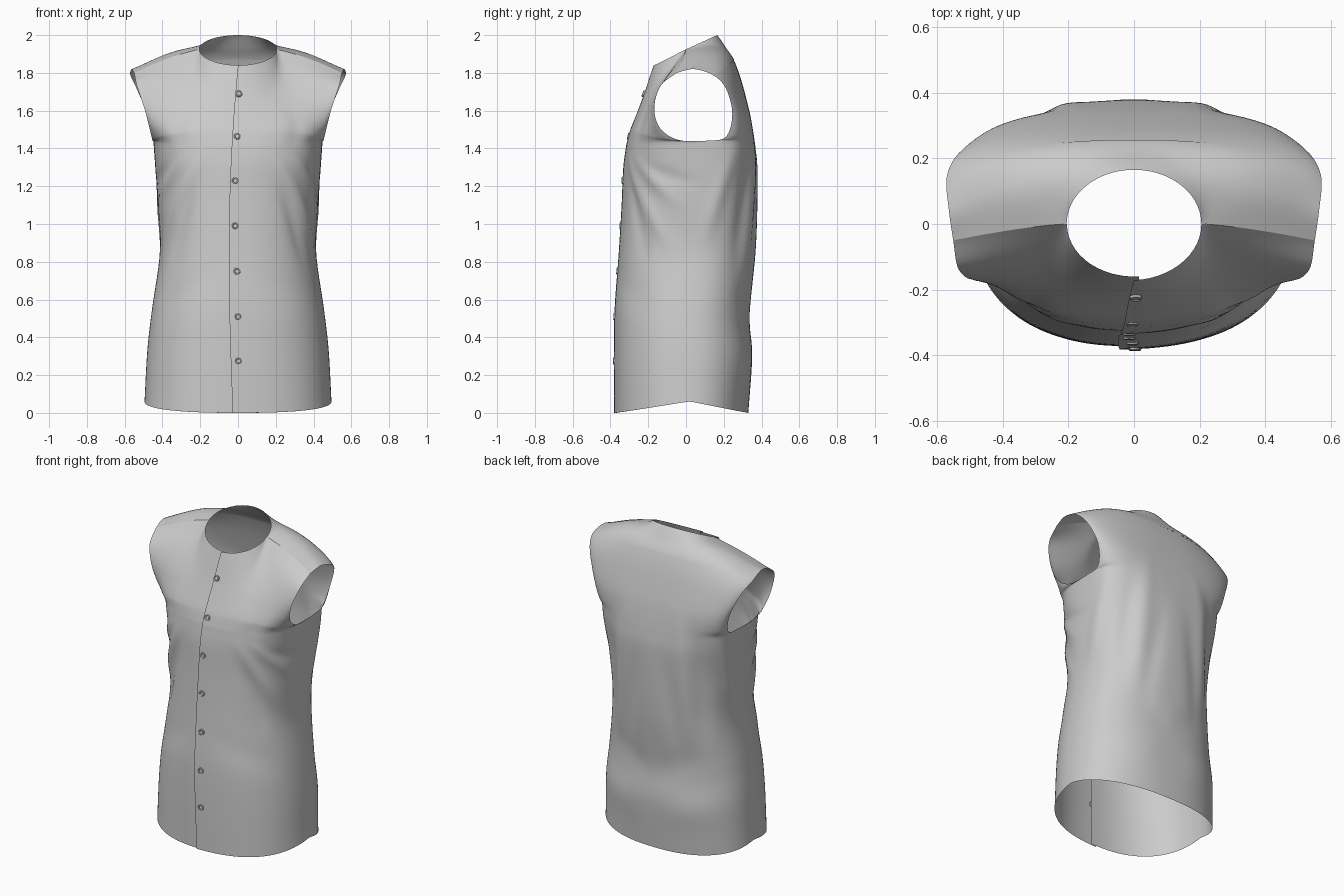
import bpy, math
from mathutils import Vector

if "Cube" in bpy.data.objects:
    bpy.data.objects.remove(bpy.data.objects["Cube"])

NU, SUB, CORNER = 32, 8, 13          # columns per half, rows per span, neck/shoulder column
ARMPIT = 6                           # row where side seam meets armhole

# side seam, shared by front and back: x, y, z, sweep angle
SIDE = [(.495, .02, .06, 90), (.480, .025, .33, 90), (.455, .03, .55, 90), (.414, .05, .85, 90),
        (.424, .07, 1.1, 90), (.438, .09, 1.3, 90), (.448, .10, 1.44, 90)]
# armhole edges up to the shoulder tip
ARM_F = [(.453, -.04, 1.445, 78), (.468, -.135, 1.505, 66), (.495, -.168, 1.61, 55),
         (.535, -.135, 1.73, 46), (.55, -.05, 1.80, 40)]
ARM_B = [(.450, .21, 1.46, 75), (.482, .245, 1.585, 63), (.538, .21, 1.72, 50),
         (.57, .14, 1.79, 40), (.563, .04, 1.82, 35), (.55, -.05, 1.80, 35)]
# centre lines: y, z
MID_F = [(-.374, 0), (-.376, .3), (-.372, .55), (-.35, .85), (-.335, 1.1), (-.326, 1.3), (-.31, 1.42),
         (-.292, 1.49), (-.268, 1.56), (-.235, 1.65), (-.205, 1.73), (-.165, 1.84)]
MID_B = [(.33, 0), (.350, .3), (.338, .52), (.368, .85), (.378, 1.1), (.378, 1.3), (.366, 1.42),
         (.354, 1.5), (.335, 1.6), (.293, 1.76), (.253, 1.87), (.215, 1.94), (.165, 2.0)]
FRONT = [Vector(m + s) for m, s in zip(MID_F, SIDE + ARM_F)]
BACK = [Vector(m + s) for m, s in zip(MID_B, SIDE + ARM_B)]

# drape folds: start angle, z, end angle, z, width, height (angle 0 = front, pi = back)
FOLDS = [(.55, 1.36, 1.35, .85, .035, .013), (.75, 1.36, 1.5, 1.08, .03, .011),
         (.65, 1.22, 1.0, .8, .035, -.012), (1.0, 1.3, 1.7, 1.2, .03, -.008),
         (2.1, 1.42, 1.75, .9, .04, .012), (2.4, 1.45, 2.2, .75, .05, -.013),
         (2.65, 1.55, 2.45, .7, .05, .009), (2.9, 1.3, 2.55, .55, .06, -.008),
         (2.1, .65, 3.14, .5, .08, -.007), (2.0, .3, 2.9, .25, .09, .006),
         (.25, .75, 1.2, .55, .08, -.006), (.95, 1.62, .8, 1.4, .04, -.008)]


def spline(rows, t):
    """Hermite curve through the rows, with a corner at the armpit."""
    last = len(rows) - 1
    i = min(int(t), last - 1)
    f = t - i
    a, b = rows[i], rows[i + 1]
    ends = (0, ARMPIT, last)
    ma = b - a if i in ends else (b - rows[i - 1]) / 2
    mb = b - a if i + 1 in ends else (rows[i + 2] - a) / 2
    return (a * (2*f**3 - 3*f*f + 1) + ma * (f**3 - 2*f*f + f)
            + b * (3*f*f - 2*f**3) + mb * (f**3 - f*f))


def body(row, u, front):
    """Rounded cross-section, squarer around the chest, from centre line to side edge."""
    yc, zc, xs, ys, zs, ang = row
    A = math.radians(ang)
    s = math.sin(u * A) / math.sin(A)
    f = max(0, (math.cos(u * A) - math.cos(A)) / (1 - math.cos(A)))
    chest = math.exp(-((zc - 1.5) / .22) ** 2)
    q = .87 - (.27 if front else .3) * chest
    return Vector((xs * s ** (.85 - .08 * chest), ys + (yc - ys) * f ** q, zc + (zs - zc) * u * u))


def top_edge(u, front):
    """Neckline followed by the shoulder seam, continued past both ends."""
    if u < 0:
        p = top_edge(-u, front)
        return Vector((-p.x, p.y, p.z))
    if u > 1:
        return 2 * top_edge(1, front) - top_edge(2 - u, front)
    uc = CORNER / NU
    if u <= uc:
        a = u / uc * math.pi / 2
        k = -1 if front else 1
        return Vector((.205 * math.sin(a), k * .165 * math.cos(a),
                       1.925 + (-.085 if front else .075) * math.cos(a)))
    t = (u - uc) / (1 - uc)
    return Vector((.205 + .345 * t, -.05 * t ** 1.4, 1.925 - .125 * t + .012 * math.sin(math.pi * t)))


def soft_top(u, front, r):
    """Top edge averaged over a width, so its corner fades away from the edge."""
    total = Vector((0, 0, 0))
    for k in range(-4, 5):
        total += top_edge(u + r * k / 4, front) * (5 - abs(k))
    return total / 25


def drape(p):
    """Push the cloth in and out along the folds."""
    th, d = math.atan2(abs(p.x), -(p.y - .02)), 0
    q = Vector((th * .42, p.z))
    for t0, z0, t1, z1, w, h in FOLDS:
        a, b = Vector((t0 * .42, z0)), Vector((t1 * .42, z1))
        s = max(0, min(1, (q - a).dot(b - a) / (b - a).length_squared))
        d += h * math.exp(-((q - a.lerp(b, s)).length / w) ** 2) * (.15 + .85 * math.sin(math.pi * s))
    out = Vector((p.x, p.y - .02, 0)).normalized()
    return p + out * d


def overlap(z):
    """x of the overlapping front edge."""
    k = min(1, z / 1.84)
    return -.028 * (1 - k ** 4) - .022 * math.sin(math.pi * k)


def point(rows, t, u, front, sgn, lift):
    last = len(rows) - 1
    start = 7 if front else 10
    w = max(0, (t - start) / (last - start)) ** 1.4
    au = abs(u)
    p = body(spline(rows, t), au, front)
    if w > 0:
        p += w * (soft_top(au, front, .38 * (1 - w)) - body(rows[-1], au, front))
    if not front and t > 10:                    # shoulder fullness of the yoke
        p.z += .025 * math.sin(math.pi * (t - 10) / 2) * math.sin(math.pi * au) ** 2
    p = drape(p)
    if lift:                                    # yoke edge lies over the back
        p += Vector((0, .003, -.002)) * max(0, 11 - t)
    p.x *= sgn
    if front:                                   # button placket overlap
        k = (1 - au) ** 6
        p.x += k * (overlap(p.z) if sgn > 0 else .015)
        p.y += k * (-.006 if sgn > 0 else .005)
    return p


def panel(name, rows, r0, r1, cols, front, lift=False):
    verts, faces = [], []
    n = len(cols)
    count = (r1 - r0) * SUB + 1
    for j in range(count):
        for c in cols:
            sgn = 1 if c > 0 or (c == 0 and cols[0] == 0) else -1
            verts.append(point(rows, r0 + j / SUB, c / NU, front, sgn, lift))
    for j in range(count - 1):
        for i in range(n - 1):
            a = j * n + i
            f = (a, a + 1, a + n + 1, a + n)
            faces.append(f if front else f[::-1])
    return make(name, verts, faces)


def make(name, verts, faces, smooth=True):
    me = bpy.data.meshes.new(name)
    me.from_pydata(verts, [], faces)
    me.polygons.foreach_set("use_smooth", [smooth] * len(faces))
    ob = bpy.data.objects.new(name, me)
    bpy.context.collection.objects.link(ob)
    return ob


# cloth panels
half, full = list(range(NU + 1)), list(range(-NU, NU + 1))
panel("front_left_panel", FRONT, 0, 11, half, True)
panel("front_right_panel", FRONT, 0, 11, [-c for c in reversed(half)], True)
panel("back_panel", BACK, 0, 10, full, False)
panel("shoulder_yoke", BACK, 10, 12, full, False, True)

# buttons: small rimmed discs lathed about the surface normal
PROFILE = [(.018, -.004), (.018, .004), (.015, .006), (.012, .005), (.010, .003), (.003, .003)]
SEG = 16
for n, (bx, bz) in enumerate([(.005, 1.69), (-.004, 1.465), (-.014, 1.23), (-.014, .99),
                              (-.005, .75), (.001, .51), (.003, .275)]):
    t = min((k / 50 for k in range(551)), key=lambda k: abs(spline(FRONT, k)[1] - bz))
    m, hi, lo = spline(FRONT, t), spline(FRONT, min(11, t + .1)), spline(FRONT, t - .1)
    up = Vector((0, hi[0] - lo[0], hi[1] - lo[1])).normalized()
    side = Vector((1, 0, 0))
    out = side.cross(up)
    c = Vector((bx, m[0] - .005, bz))
    verts = [c + (side * math.cos(a) + up * math.sin(a)) * r + out * h
             for r, h in PROFILE for a in (2 * math.pi * k / SEG for k in range(SEG))]
    faces = [(j * SEG + k, j * SEG + (k + 1) % SEG, (j + 1) * SEG + (k + 1) % SEG, (j + 1) * SEG + k)
             for j in range(len(PROFILE) - 1) for k in range(SEG)]
    faces.append(tuple(range((len(PROFILE) - 1) * SEG, len(PROFILE) * SEG)))
    make(f"button_{n + 1}", verts, faces, False)
